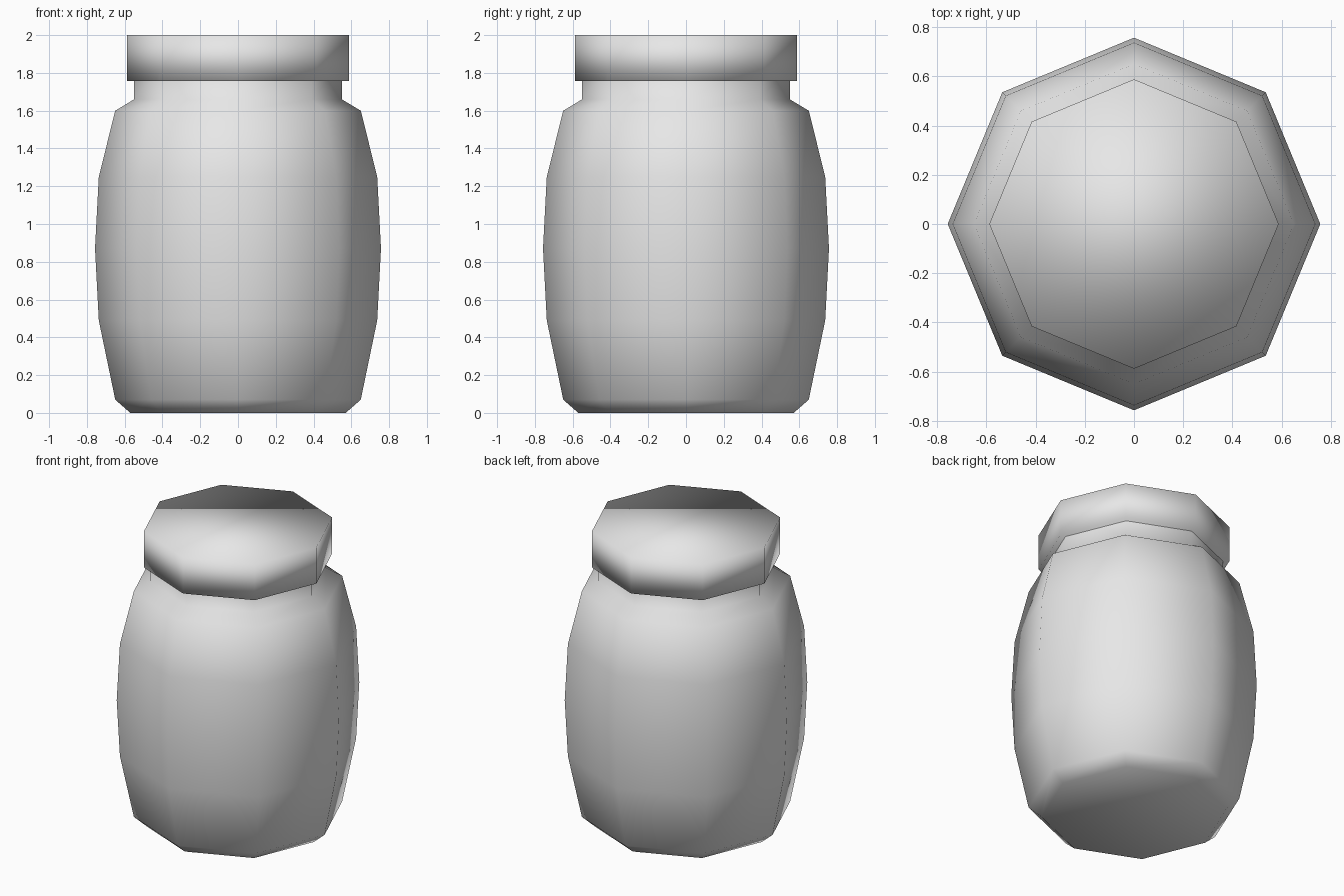
import bpy
import bmesh
from math import cos, sin, pi

if "Cube" in bpy.data.objects:
    bpy.data.objects.remove(bpy.data.objects["Cube"], do_unlink=True)

SIDES = 8

# One plain grey for the whole jar
grey = bpy.data.materials.new("light_grey")
grey.use_nodes = True
grey.diffuse_color = (0.8, 0.8, 0.8, 1)
grey.node_tree.nodes["Principled BSDF"].inputs["Base Color"].default_value = (0.8, 0.8, 0.8, 1)


def lathe(name, profile, cap_top):
    """Spin a (radius, height) profile into a smooth eight-sided solid."""
    bm = bmesh.new()
    rings = []
    for radius, height in profile:
        angles = [2 * pi * i / SIDES for i in range(SIDES)]
        rings.append([bm.verts.new((radius * cos(a), radius * sin(a), height)) for a in angles])
    for low, high in zip(rings, rings[1:]):
        for i in range(SIDES):
            j = (i + 1) % SIDES
            bm.faces.new((low[i], low[j], high[j], high[i]))
    bm.faces.new(rings[0][::-1])
    if cap_top:
        bm.faces.new(rings[-1])
    for face in bm.faces:
        face.smooth = True
    mesh = bpy.data.meshes.new(name)
    bm.to_mesh(mesh)
    bm.free()
    mesh.materials.append(grey)
    obj = bpy.data.objects.new(name, mesh)
    bpy.context.collection.objects.link(obj)
    return obj


# Bulging body with chamfered foot, shoulder and a neck that ends inside the lid
lathe("jar_body", [
    (0.57, 0.0), (0.65, 0.07), (0.737, 0.49), (0.757, 0.87),
    (0.737, 1.25), (0.65, 1.6), (0.55, 1.66), (0.55, 1.85),
], cap_top=False)

# Closed lid, slightly wider than the neck
lathe("lid", [(0.588, 1.757), (0.588, 2.0)], cap_top=True)
